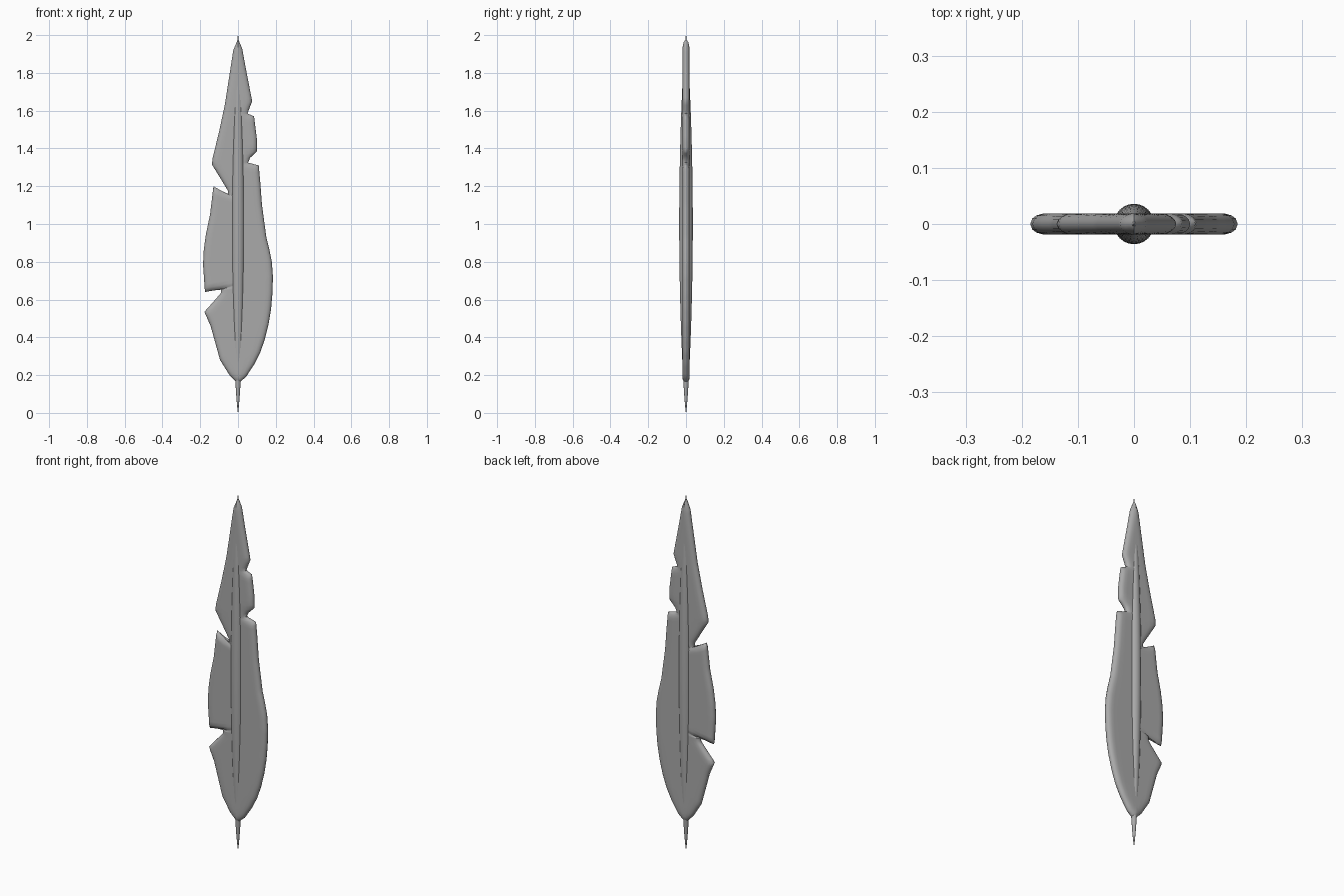
import bpy, bmesh, math
from mathutils import Vector
from mathutils.geometry import intersect_point_line

if "Cube" in bpy.data.objects:
    bpy.data.objects.remove(bpy.data.objects["Cube"])

grey = bpy.data.materials.new("feather grey")
grey.diffuse_color = (0.40, 0.40, 0.40, 1)
grey.use_nodes = True
grey.node_tree.nodes["Principled BSDF"].inputs["Base Color"].default_value = grey.diffuse_color


def finish(name, bm, angle):
    mesh = bpy.data.meshes.new(name)
    bm.to_mesh(mesh)
    bm.free()
    mesh.materials.append(grey)
    ob = bpy.data.objects.new(name, mesh)
    bpy.context.collection.objects.link(ob)
    bpy.ops.object.select_all(action='DESELECT')
    bpy.context.view_layer.objects.active = ob
    ob.select_set(True)
    bpy.ops.object.shade_smooth_by_angle(angle=math.radians(angle))
    return ob


# Vane outlines, bottom to top: edge x, edge z, height where the barb meets the shaft
RIGHT = [(0, .155, .155), (.042, .19, .21), (.085, .255, .27), (.118, .32, .33),
         (.142, .39, .39), (.162, .47, .47), (.175, .55, .55), (.182, .63, .63),
         (.185, .72, .72), (.179, .80, .80), (.167, .86, .86), (.15, .93, .93),
         (.127, 1.10, 1.10), (.118, 1.22, 1.22), (.11, 1.31, 1.30), (.053, 1.325, 1.325),
         (.064, 1.35, 1.335), (.10, 1.385, 1.36), (.10, 1.45, 1.45), (.085, 1.57, 1.56),
         (.05, 1.585, 1.585), (.075, 1.65, 1.63), (.042, 1.82, 1.82),
         (.022, 1.93, 1.93), (0, 1.98, 1.98)]
LEFT = [(0, .155, .155), (-.045, .20, .22), (-.095, .28, .30), (-.12, .37, .38),
        (-.145, .46, .48), (-.178, .535, .56), (-.12, .60, .62), (-.09, .635, .64),
        (-.09, .655, .65), (-.175, .64, .68), (-.185, .785, .785), (-.181, .865, .865),
        (-.17, .945, .945), (-.148, 1.05, 1.03), (-.13, 1.20, 1.12), (-.053, 1.155, 1.15),
        (-.053, 1.175, 1.175), (-.095, 1.245, 1.215), (-.138, 1.315, 1.25),
        (-.134, 1.35, 1.33), (-.10, 1.49, 1.49), (-.07, 1.63, 1.63), (-.042, 1.81, 1.81),
        (-.025, 1.92, 1.92), (0, 1.98, 1.98)]
SEGMENTS = [(Vector((a[0], a[1], 0)), Vector((b[0], b[1], 0)))
            for side in (RIGHT, LEFT) for a, b in zip(side, side[1:])]
COLUMNS = (0, .02, .06, .13, .22, .4, .7, 1)
HALF_THICK, ROUNDING = .019, .027


def edge_distance(x, z):
    p = Vector((x, z, 0))
    best = 9.0
    for a, b in SEGMENTS:
        t = min(1, max(0, intersect_point_line(p, a, b)[1]))
        best = min(best, (p - a.lerp(b, t)).length)
    return best


def half_thickness(x, z):
    k = 1 - min(1, edge_distance(x, z) / ROUNDING)
    return HALF_THICK * math.sqrt(max(0, 1 - k * k))


def build_vane(name, side):
    # Barb rows run from the outline to the shaft
    rows = []
    for a, b in zip(side, side[1:]):
        n = max(1, round(math.hypot(b[0] - a[0], b[1] - a[1]) / .02))
        rows += [[p + (q - p) * i / n for p, q in zip(a, b)] for i in range(n)]
    rows.append(side[-1])
    bm = bmesh.new()
    for s in (-1, 1):
        grid = []
        for ex, ez, sz in rows:
            line = []
            for c in COLUMNS:
                x, z = ex * (1 - c), ez + (sz - ez) * c
                y = 0 if c == 0 else s * half_thickness(x, z)
                line.append(bm.verts.new((x, y, z)))
            grid.append(line)
        for r0, r1 in zip(grid, grid[1:]):
            for j in range(len(COLUMNS) - 1):
                f = bm.faces.new((r0[j], r0[j + 1], r1[j + 1], r1[j]))
                f.normal_update()
                if f.normal.y * s < 0:
                    f.normal_flip()
    bmesh.ops.remove_doubles(bm, verts=bm.verts, dist=.0003)
    return finish(name, bm, 70)


build_vane("right_vane", RIGHT)
build_vane("left_vane", LEFT)

# Shaft: round spindle pointed at both ends
bm = bmesh.new()
SIDES, RINGS = 24, 32
rings = []
for i in range(1, RINGS):
    t = (1 - math.cos(math.pi * i / RINGS)) / 2
    r = .036 * math.sin(math.pi * t) ** .7
    rings.append([bm.verts.new((r * math.cos(2 * math.pi * k / SIDES),
                                r * math.sin(2 * math.pi * k / SIDES), 2 * t))
                  for k in range(SIDES)])
low, high = bm.verts.new((0, 0, 0)), bm.verts.new((0, 0, 2))
for k in range(SIDES):
    m = (k + 1) % SIDES
    bm.faces.new((low, rings[0][m], rings[0][k]))
    bm.faces.new((high, rings[-1][k], rings[-1][m]))
    for a, b in zip(rings, rings[1:]):
        bm.faces.new((a[k], a[m], b[m], b[k]))
finish("shaft", bm, 40)
